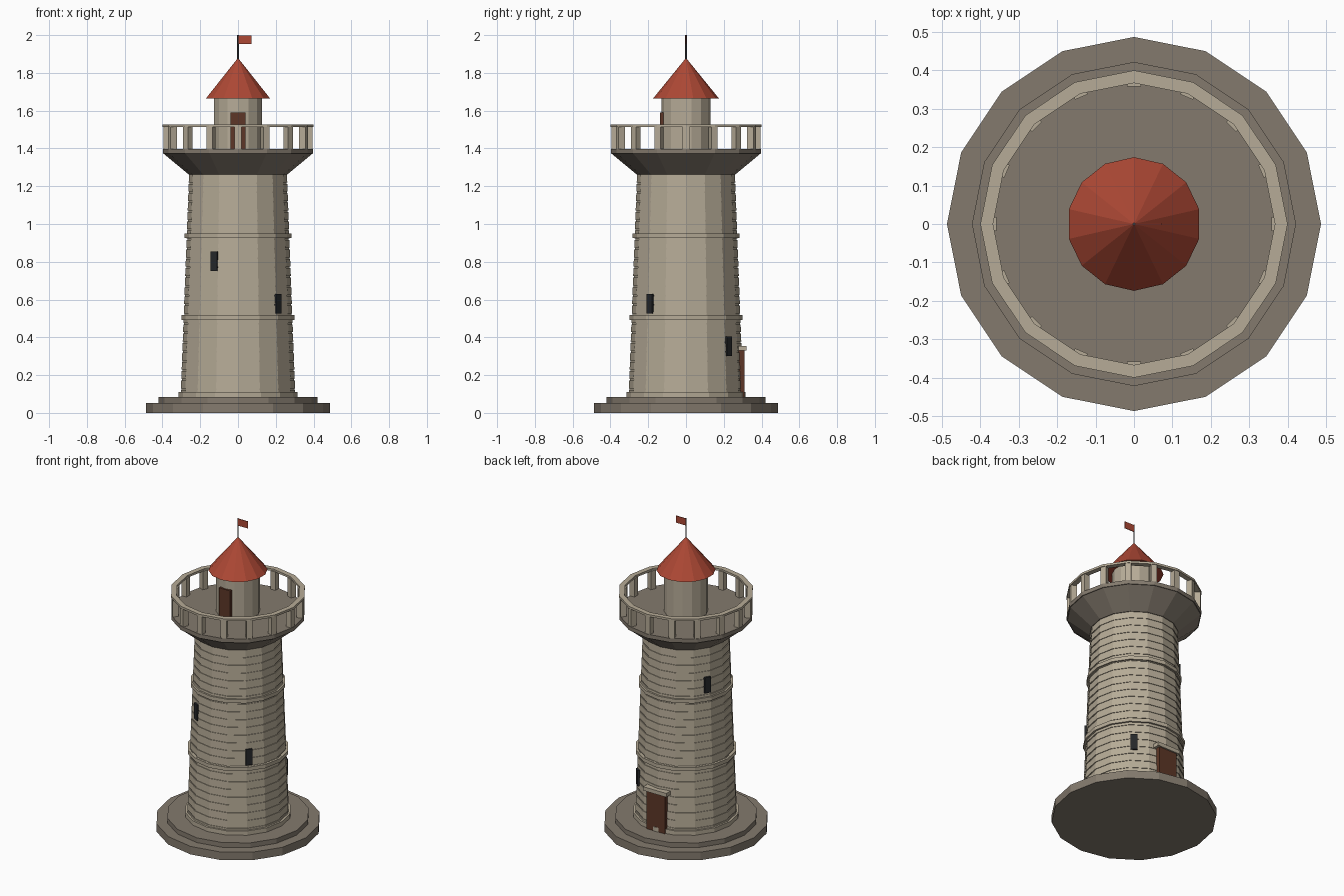
import bpy, bmesh, math
from mathutils import Matrix, Vector

old = bpy.data.objects.get("Cube")
if old:
    bpy.data.objects.remove(old, do_unlink=True)


def material(name, rgb):
    m = bpy.data.materials.new(name)
    m.use_nodes = True
    m.diffuse_color = (*rgb, 1)
    bsdf = next(n for n in m.node_tree.nodes if n.type == 'BSDF_PRINCIPLED')
    bsdf.inputs["Base Color"].default_value = (*rgb, 1)
    bsdf.inputs["Roughness"].default_value = 0.9
    return m


STONE = material("pale stone", (0.47, 0.41, 0.31))
TRIM = material("grey stone", (0.23, 0.195, 0.155))
RED = material("red paint", (0.42, 0.065, 0.035))
WOOD = material("dark wood", (0.11, 0.037, 0.02))
GLASS = material("dark glass", (0.018, 0.02, 0.022))
IRON = material("dark iron", (0.06, 0.06, 0.065))


def finish(name, bm, mat):
    bmesh.ops.recalc_face_normals(bm, faces=bm.faces)
    me = bpy.data.meshes.new(name)
    bm.to_mesh(me)
    bm.free()
    me.materials.append(mat)
    ob = bpy.data.objects.new(name, me)
    bpy.context.collection.objects.link(ob)
    return ob


def lathe(name, profile, mat, sides=16, turn=0.0, ring=False):
    """Revolve (radius, z) points; cap the ends, or close into a ring."""
    bm = bmesh.new()
    loops = []
    for r, z in profile:
        angles = [turn + math.tau * i / sides for i in range(sides)]
        loops.append([bm.verts.new((r * math.cos(a), r * math.sin(a), z)) for a in angles])
    pairs = list(zip(loops, loops[1:]))
    if ring:
        pairs.append((loops[-1], loops[0]))
    else:
        bm.faces.new(loops[0])
        bm.faces.new(loops[-1])
    for a, b in pairs:
        for i in range(sides):
            j = (i + 1) % sides
            bm.faces.new((a[i], a[j], b[j], b[i]))
    return finish(name, bm, mat)


def box(name, lo, hi, mat, degrees=0.0):
    """Box between two corners, turned about the tower axis."""
    lo, hi = Vector(lo), Vector(hi)
    bm = bmesh.new()
    bmesh.ops.create_cube(bm, size=1)
    bmesh.ops.scale(bm, vec=hi - lo, verts=bm.verts)
    bmesh.ops.translate(bm, vec=(lo + hi) / 2, verts=bm.verts)
    bmesh.ops.transform(bm, matrix=Matrix.Rotation(math.radians(degrees), 4, 'Z'), verts=bm.verts)
    return finish(name, bm, mat)


WALL_LOW, WALL_HIGH = 0.08, 1.27


def wall_radius(z):
    return 0.304 - 0.045 * (z - WALL_LOW) / (WALL_HIGH - WALL_LOW)


# Stepped foundation
lathe("lower_step", [(0.487, 0), (0.487, 0.052)], TRIM)
lathe("upper_step", [(0.422, 0.052), (0.422, 0.083)], TRIM)

# Tapered tower wall with shallow joints between the courses
courses = 24
height = (WALL_HIGH - WALL_LOW) / courses
wall = []
for i in range(courses):
    z = WALL_LOW + i * height
    top, joint = z + height, z + height - 0.008
    wall += [(wall_radius(z), z), (wall_radius(joint), joint),
             (wall_radius(joint) - 0.004, joint), (wall_radius(top) - 0.004, top)]
lathe("tower_wall", wall, STONE)

# Raised bands around the wall
for name, z, h, out in (("base_band", 0.083, 0.028, 0.011),
                        ("lower_band", 0.493, 0.024, 0.012),
                        ("upper_band", 0.926, 0.024, 0.01)):
    r = wall_radius(z) + out
    lathe(name, [(r, z), (r, z + h)], STONE)

# Flared gallery and its floor
lathe("gallery_corbel", [(0.262, 1.263), (0.396, 1.374)], TRIM)
lathe("gallery_floor", [(0.398, 1.372), (0.398, 1.398)], TRIM)

# Gallery railing
lathe("gallery_rail", [(0.4, 1.514), (0.4, 1.528), (0.367, 1.528), (0.367, 1.514)],
      STONE, ring=True)
for i in range(16):
    box(f"rail_post_{i + 1}", (0.358, -0.018, 1.395), (0.394, 0.018, 1.518), STONE, 22.5 * i)

# Lantern room, roof, pole and flag
quarter = math.pi / 2
lathe("lantern_room", [(0.129, 1.395), (0.129, 1.67)], STONE, 14, quarter)
lathe("lantern_roof", [(0.174, 1.665), (0.001, 1.878)], RED, 14, quarter)
box("lantern_door", (-0.04, -0.138, 1.395), (0.04, -0.1, 1.59), WOOD)
lathe("flag_pole", [(0.004, 1.86), (0.004, 2.0)], IRON, 8)
box("flag", (0.003, -0.002, 1.953), (0.072, 0.002, 1.998), RED)

# Entrance at the back
box("entrance_door", (-0.065, 0.26, 0.083), (0.065, 0.311, 0.335), WOOD)
box("entrance_lintel", (-0.083, 0.27, 0.33), (0.083, 0.321, 0.355), STONE)

# Narrow windows spiralling up the tower
for i, angle in enumerate((50, -42, -117, 153)):
    z = 0.353 + 0.225 * i
    r = wall_radius(z)
    box(f"slit_window_{i + 1}", (r - 0.03, -0.02, z - 0.051), (r + 0.007, 0.02, z + 0.051),
        GLASS, angle)
